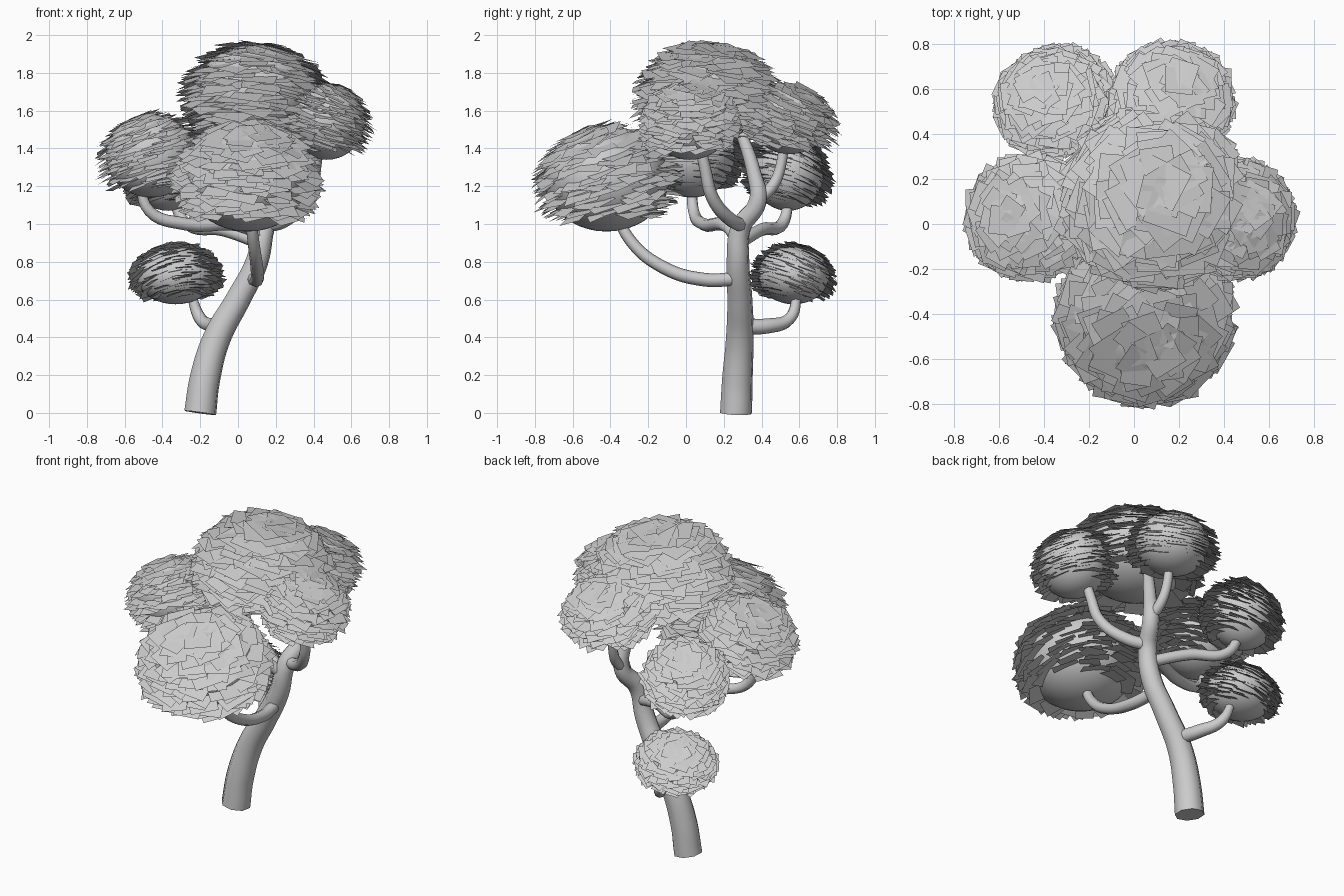
import bpy, bmesh, math, random
from mathutils import Vector, Matrix

if "Cube" in bpy.data.objects:
    bpy.data.objects.remove(bpy.data.objects["Cube"])

random.seed(4)


def limb(name, pts, sides=2):
    """Tapered tube through (x, y, z, radius) points, with closed ends."""
    cu = bpy.data.curves.new(name + "_path", 'CURVE')
    cu.dimensions = '3D'
    cu.bevel_depth = 1.0
    cu.bevel_resolution = sides
    cu.resolution_u = 6
    cu.use_fill_caps = True
    sp = cu.splines.new('BEZIER')
    sp.bezier_points.add(len(pts) - 1)
    for bp, (x, y, z, r) in zip(sp.bezier_points, pts):
        bp.co = (x, y, z)
        bp.radius = r
        bp.handle_left_type = bp.handle_right_type = 'AUTO'
    tmp = bpy.data.objects.new(name + "_tmp", cu)
    bpy.context.collection.objects.link(tmp)
    me = bpy.data.meshes.new_from_object(
        tmp.evaluated_get(bpy.context.evaluated_depsgraph_get()))
    bpy.data.objects.remove(tmp)
    ob = bpy.data.objects.new(name, me)
    bpy.context.collection.objects.link(ob)
    smooth(ob)


def smooth(ob):
    bpy.ops.object.select_all(action='DESELECT')
    ob.select_set(True)
    bpy.context.view_layer.objects.active = ob
    bpy.ops.object.shade_smooth_by_angle(angle=math.radians(50))


def foliage(name, c, r, leaf, count=210):
    """Smooth ellipsoid core covered with loose square leaf cards."""
    c, r = Vector(c), Vector(r)
    bm = bmesh.new()
    bmesh.ops.create_uvsphere(bm, u_segments=32, v_segments=20, radius=1,
                              matrix=Matrix.Translation(c) @ Matrix.Diagonal((*r, 1)))
    me = bpy.data.meshes.new(name + "_core")
    bm.to_mesh(me)
    bm.free()
    core = bpy.data.objects.new(name + "_core", me)
    bpy.context.collection.objects.link(core)
    smooth(core)

    # leaf cards spread evenly from the crown down to the lower edge
    bm = bmesh.new()
    for i in range(count):
        h = 1 - 1.72 * (i + 0.5) / count
        a = i * 2.39996 + random.uniform(-.2, .2)
        k = math.sqrt(1 - h * h)
        out = Vector((math.cos(a), math.sin(a), 0))
        p = c + Vector((out.x * k * r.x, out.y * k * r.y, h * r.z))
        # cards droop away from the cluster and away from the trunk axis
        n = Vector((0, 0, 1)) + out * 0.2 * k + Vector((p.x, p.y, 0)) * 0.65
        n += Vector((random.uniform(-.12, .12), random.uniform(-.12, .12), 0))
        n.normalize()
        d = Matrix.Rotation(random.uniform(-.45, .45), 3, 'Z') @ out
        d = (d - n * d.dot(n)).normalized()
        s = n.cross(d)
        w, l = (leaf * random.uniform(.36, .55) for _ in range(2))
        q = [p + d * (l * u) + s * (w * v)
             for u, v in ((-1, -1), (1, -1), (1, 1), (-1, 1))]
        bm.faces.new([bm.verts.new(v) for v in q])
    me = bpy.data.meshes.new(name + "_leaves")
    bm.to_mesh(me)
    bm.free()
    bpy.context.collection.objects.link(bpy.data.objects.new(name + "_leaves", me))


# Leaning, winding trunk
limb("trunk", [(-.2, .265, 0, .088), (-.175, .272, .18, .084), (-.11, .285, .4, .076),
               (.0, .285, .6, .068), (.1, .275, .8, .062), (.14, .29, .98, .056),
               (.19, .38, 1.12, .05), (.18, .36, 1.27, .04), (.13, .28, 1.52, .03)])

# Branches, each curving up into its leaf cluster
limb("front_branch", [(.08, .27, .71, .036), (.1, .1, .705, .036), (.1, -.12, .77, .034),
                      (.08, -.3, .92, .031), (.06, -.38, 1.1, .026)])
limb("left_branch", [(.13, .28, .9, .036), (.05, .23, .98, .036), (-.28, .09, 1.0, .034),
                     (-.47, .04, 1.07, .031), (-.52, .03, 1.25, .026)])
limb("back_left_branch", [(.12, .28, .9, .036), (-.08, .4, .97, .035),
                          (-.27, .51, 1.0, .032), (-.36, .55, 1.18, .026)])
limb("right_branch", [(.14, .31, .99, .038), (.25, .24, 1.02, .037), (.37, .14, 1.14, .034),
                      (.41, .1, 1.3, .031), (.43, .06, 1.48, .026)])
limb("back_branch", [(.19, .36, 1.12, .032), (.18, .45, 1.19, .031),
                     (.17, .5, 1.3, .028), (.17, .52, 1.5, .025)])
limb("low_branch", [(-.09, .29, .46, .043), (-.13, .43, .46, .04),
                    (-.2, .55, .5, .033), (-.25, .59, .63, .024)])

# Leaf clusters
foliage("front_foliage", (.05, -.42, 1.24), (.33, .33, .28), .155, 240)
foliage("top_foliage", (.09, .12, 1.69), (.32, .32, .26), .195, 240)
foliage("right_foliage", (.47, .02, 1.54), (.2, .22, .2), .115)
foliage("left_foliage", (-.46, .03, 1.36), (.24, .23, .22), .125)
foliage("back_left_foliage", (-.37, .54, 1.27), (.2, .19, .2), .12)
foliage("back_foliage", (.17, .55, 1.55), (.22, .21, .18), .13)
foliage("low_foliage", (-.33, .57, .73), (.21, .19, .155), .095)
